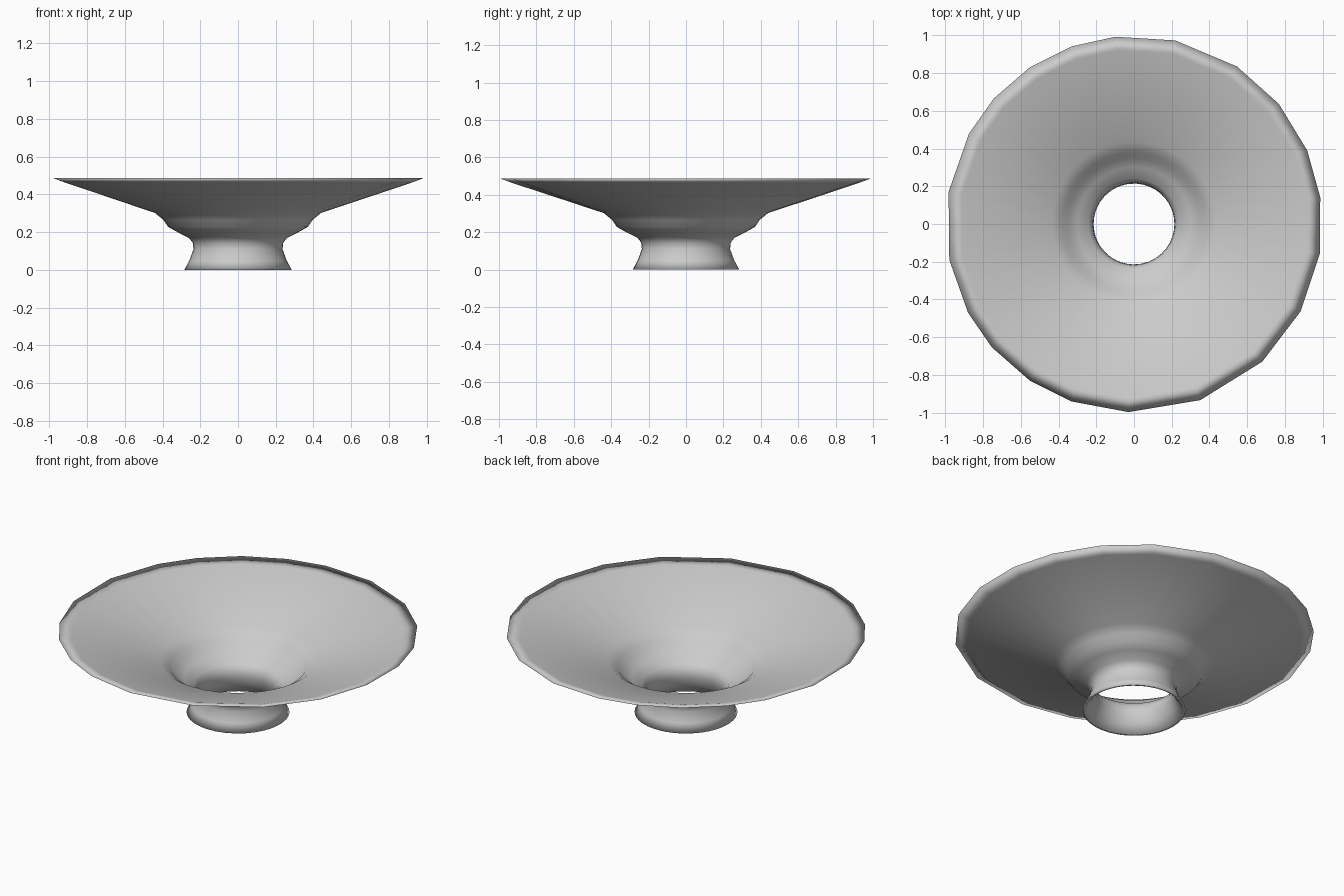
import bpy, bmesh
from math import sin, cos, radians

if "Cube" in bpy.data.objects:
    bpy.data.objects.remove(bpy.data.objects["Cube"])

# Uneven facet angles of the hand-cut rim, in degrees
angles = [-27.6, -9.2, 8.1, 23, 39.7, 56.8, 77.3, 95.7, 109.2, 123.7, 138.2,
          151.4, 170.2, 191, 208.1, 220.9, 236.5, 250.5, 268.3, 290.6, 313]

# Closed cross-section (radius, height): outer wall up, inner wall down
profile = [(0.285, 0.0), (0.258, 0.05), (0.236, 0.11), (0.24, 0.145),
           (0.26, 0.17), (0.32, 0.2), (0.37, 0.228), (0.395, 0.265),
           (0.44, 0.302), (0.93, 0.463), (0.997, 0.488),
           (0.925, 0.474), (0.435, 0.318), (0.38, 0.282), (0.35, 0.243),
           (0.3, 0.212), (0.24, 0.182), (0.219, 0.15), (0.214, 0.11),
           (0.235, 0.05), (0.27, 0.0)]

bm = bmesh.new()
rings = []
n = len(angles)
for r, z in profile:
    ring = []
    for i, a in enumerate(angles):
        step = ((angles[(i + 1) % n] - a) % 360) / 2
        # Midpoints lie on flat chords at the rim, on a round circle lower down
        mid = r * cos(radians(step)) if r > 0.9 else r
        for rad, ang in ((r, a), (mid, a + step)):
            t = radians(ang)
            ring.append(bm.verts.new((rad * cos(t), rad * sin(t), z)))
    rings.append(ring)

# Skin the rings into a thin shell
for k, ring in enumerate(rings):
    nxt = rings[(k + 1) % len(rings)]
    m = len(ring)
    for i in range(m):
        j = (i + 1) % m
        bm.faces.new((ring[i], ring[j], nxt[j], nxt[i]))
bmesh.ops.recalc_face_normals(bm, faces=bm.faces)
for f in bm.faces:
    f.smooth = True

# Open footed bowl
mesh = bpy.data.meshes.new("footed_bowl")
bm.to_mesh(mesh)
bm.free()
bowl = bpy.data.objects.new("footed_bowl", mesh)
bpy.context.collection.objects.link(bowl)
